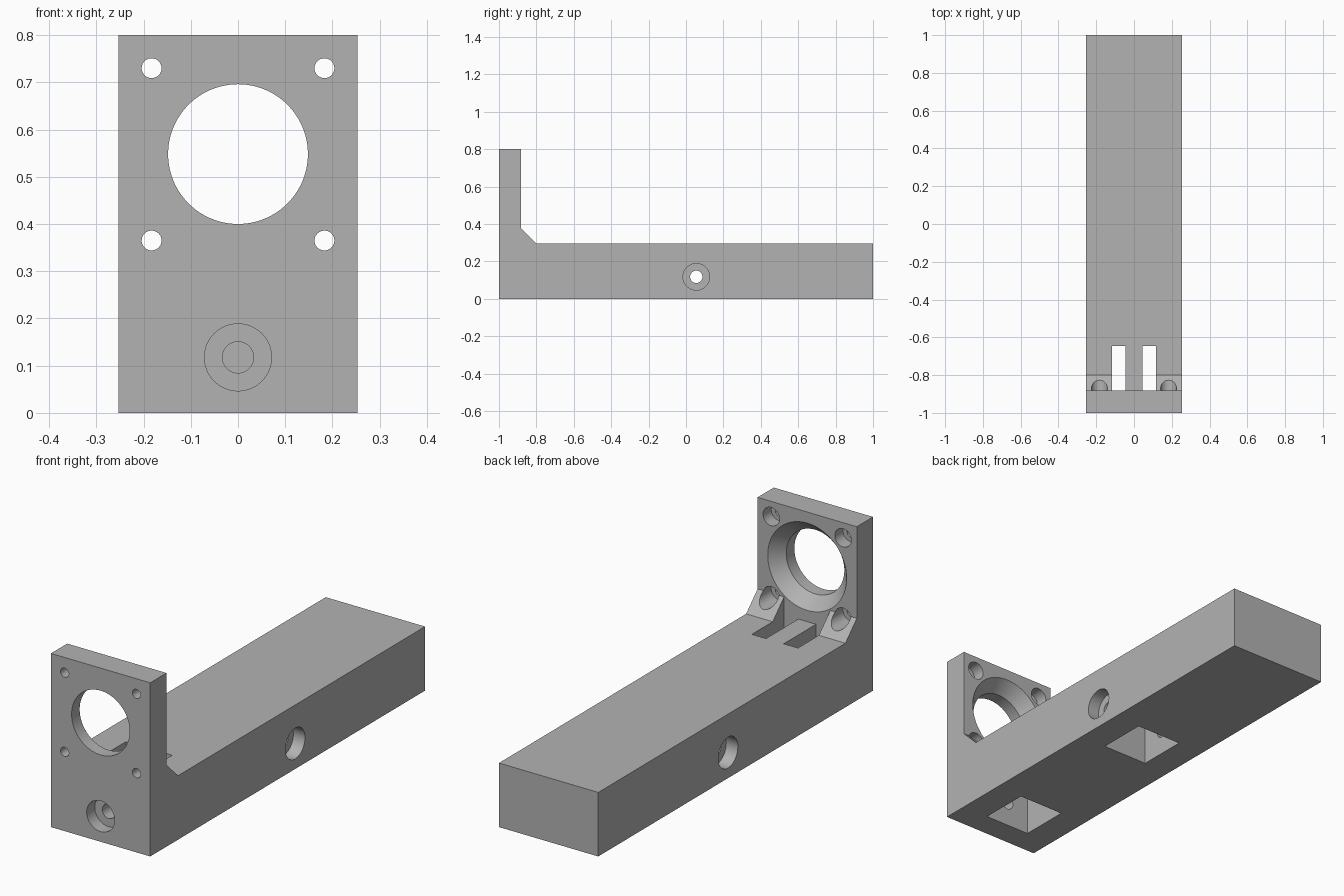
import bpy
import bmesh
import math
from mathutils import Vector

cube = bpy.data.objects.get("Cube")
if cube:
    bpy.data.objects.remove(cube, do_unlink=True)

# Main dimensions
HALF_W = 0.253
TOP = 0.295        # top of the long base
PLATE_TOP = 0.8
PLATE_BACK = -0.882
FILLET = 0.083     # sloped corner between plate and base
POCKET = 0.1176    # half side of the square pockets
BORE_Z = POCKET
REAR_POCKET_Y = 0.055

grey = bpy.data.materials.new("plain_grey")
grey.use_nodes = True
grey.diffuse_color = (0.45, 0.45, 0.45, 1)
grey.node_tree.nodes["Principled BSDF"].inputs["Base Color"].default_value = (0.45, 0.45, 0.45, 1)


def finish(name, bm):
    bmesh.ops.recalc_face_normals(bm, faces=bm.faces)
    mesh = bpy.data.meshes.new(name)
    bm.to_mesh(mesh)
    bm.free()
    mesh.materials.append(grey)
    obj = bpy.data.objects.new(name, mesh)
    bpy.context.collection.objects.link(obj)
    return obj


def extrude_profile(name, points, x0, x1):
    """Solid from a (y, z) outline, extruded along x."""
    bm = bmesh.new()
    loops = [[bm.verts.new((x, y, z)) for y, z in points] for x in (x0, x1)]
    for loop in loops:
        bm.faces.new(loop)
    for i in range(len(points)):
        j = (i + 1) % len(points)
        bm.faces.new((loops[0][i], loops[0][j], loops[1][j], loops[1][i]))
    return finish(name, bm)


def box(name, x0, x1, y0, y1, z0, z1):
    return extrude_profile(name, [(y0, z0), (y1, z0), (y1, z1), (y0, z1)], x0, x1)


def bore(name, origin, axis, steps, sides=64):
    """Stepped round cutter; steps are (distance along axis, radius)."""
    axis = Vector(axis)
    up = Vector((0, 0, 1))
    side = axis.cross(up)
    bm = bmesh.new()
    rings = []
    for dist, radius in steps:
        ring = []
        for i in range(sides):
            a = math.tau * i / sides
            offset = side * math.cos(a) + up * math.sin(a)
            ring.append(bm.verts.new(Vector(origin) + axis * dist + offset * radius))
        rings.append(ring)
    bm.faces.new(rings[0])
    bm.faces.new(rings[-1])
    for a, b in zip(rings, rings[1:]):
        for i in range(sides):
            j = (i + 1) % sides
            bm.faces.new((a[i], a[j], b[j], b[i]))
    return finish(name, bm)


# Bracket body: long base, upright plate and sloped corner
body = extrude_profile("bracket_body", [
    (-1, 0), (1, 0), (1, TOP), (PLATE_BACK + FILLET, TOP),
    (PLATE_BACK, TOP + FILLET), (PLATE_BACK, PLATE_TOP), (-1, PLATE_TOP)],
    -HALF_W, HALF_W)

cutters = []

# Gap in the sloped corner, leaving a gusset on each side
front_end = PLATE_BACK + 2 * POCKET
cutters.append(box("gusset_gap", -POCKET, POCKET, PLATE_BACK, front_end, TOP, 0.45))

# Square pockets open at the underside
cutters.append(box("front_pocket", -POCKET, POCKET, PLATE_BACK, front_end, -0.1, 2 * POCKET))
cutters.append(box("rear_pocket", -POCKET, POCKET, REAR_POCKET_Y - POCKET,
                   REAR_POCKET_Y + POCKET, -0.1, 2 * POCKET))

# Twin slots from the front pocket up through the top
for s in (-1, 1):
    x0, x1 = sorted((s * 0.045, s * POCKET))
    cutters.append(box("strap_slot", x0, x1, PLATE_BACK, front_end, 0.15, 0.4))

# Counterbored screw holes leading into the pockets
screw = [(-0.1, 0.071), (0.059, 0.071), (0.059, 0.033), (0.2, 0.033)]
cutters.append(bore("front_screw_hole", (0, -1, BORE_Z), (0, 1, 0), screw))
for s in (-1, 1):
    cutters.append(bore("side_screw_hole", (s * HALF_W, REAR_POCKET_Y, BORE_Z), (-s, 0, 0), screw))

# Large plate opening, flared towards the back
cutters.append(bore("main_opening", (0, -1, 0.548), (0, 1, 0),
                    [(-0.1, 0.148), (0.059, 0.148), (1 + PLATE_BACK, 0.201), (0.3, 0.201)], 96))

# Four corner mounting holes, counterbored from the back
for s in (-1, 1):
    for z in (0.365, 0.73):
        cutters.append(bore("mounting_hole", (s * 0.183, -1, z), (0, 1, 0),
                            [(-0.1, 0.021), (0.059, 0.021), (0.059, 0.042), (0.3, 0.042)], 48))

# Apply every cut, then drop the cutters
bpy.context.view_layer.objects.active = body
for cutter in cutters:
    mod = body.modifiers.new("cut", 'BOOLEAN')
    mod.operation = 'DIFFERENCE'
    mod.solver = 'EXACT'
    mod.object = cutter
    bpy.ops.object.modifier_apply(modifier=mod.name)
    bpy.data.objects.remove(cutter, do_unlink=True)

# Smooth the bores and keep the edges crisp
bpy.ops.object.select_all(action='DESELECT')
body.select_set(True)
bpy.ops.object.shade_smooth_by_angle(angle=math.radians(25))
